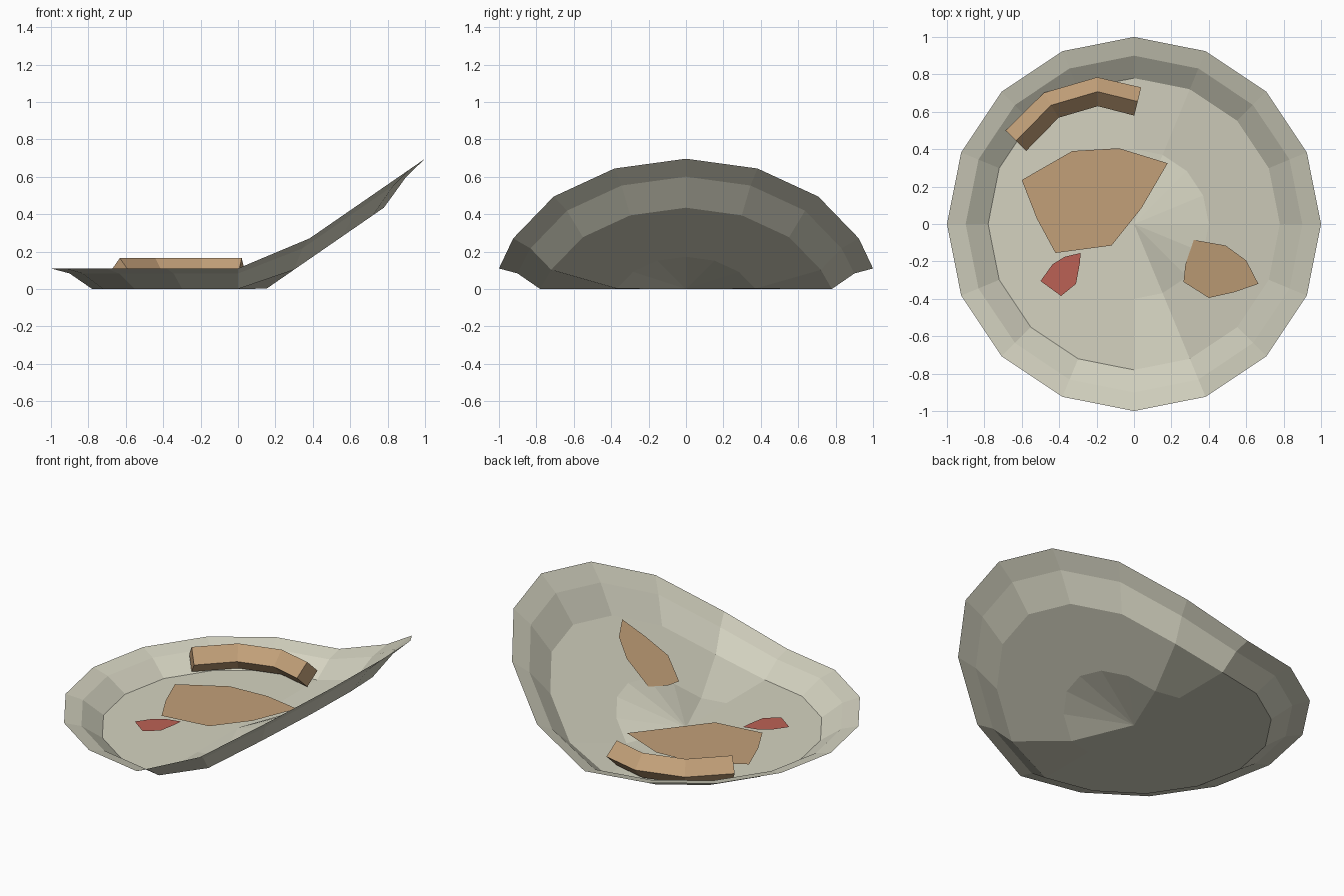
import bpy, bmesh, math
from mathutils import Vector

if "Cube" in bpy.data.objects:
    bpy.data.objects.remove(bpy.data.objects["Cube"])


def material(name, rgb):
    m = bpy.data.materials.new(name)
    m.diffuse_color = (*rgb, 1)
    m.use_nodes = True
    m.node_tree.nodes["Principled BSDF"].inputs["Base Color"].default_value = m.diffuse_color
    return m


CREAM = material("cream_clay", (0.66, 0.65, 0.53))
BROWN = material("crust_brown", (0.54, 0.35, 0.19))
RED = material("dull_red", (0.50, 0.12, 0.09))


def lift(x):
    """Height of the bent-up right side."""
    return max(0.0, 0.69 * (x - 0.15))


def finish(bm, name, mat):
    mesh = bpy.data.meshes.new(name)
    bm.to_mesh(mesh)
    bm.free()
    mesh.materials.append(mat)
    ob = bpy.data.objects.new(name, mesh)
    bpy.context.collection.objects.link(ob)
    return ob


# Dish: sixteen-sided rings (radius, height), right side bent upward
N = 16
bm = bmesh.new()
centre = bm.verts.new((0, 0, 0))
prev = None
for r, z in [(0.40, 0), (0.78, 0), (0.90, 0.083), (1.0, 0.11)]:
    ring = []
    for i in range(N):
        a = math.tau * i / N
        x, y = r * math.cos(a), r * math.sin(a)
        ring.append(bm.verts.new((x, y, z + lift(x))))
    for i in range(N):
        j = (i + 1) % N
        if prev:
            bm.faces.new((prev[i], ring[i], ring[j], prev[j]))
        else:
            bm.faces.new((centre, ring[i], ring[j]))
    prev = ring
finish(bm, "dish", CREAM)


# Stains: thin patches resting just above the dish floor
def patch(name, pts, mat):
    bm = bmesh.new()
    f = bm.faces.new([bm.verts.new((x, y, 0.021 + lift(x))) for x, y in pts])
    f.normal_update()
    if f.normal.z < 0:
        f.normal_flip()
    finish(bm, name, mat)


patch("large_stain", [(-0.60, 0.235), (-0.33, 0.39), (-0.08, 0.405), (0.18, 0.325),
                      (0.04, 0.085), (-0.12, -0.115), (-0.42, -0.155), (-0.52, 0.03)], BROWN)
patch("small_stain", [(0.32, -0.085), (0.49, -0.115), (0.60, -0.195), (0.665, -0.32),
                      (0.535, -0.365), (0.40, -0.395), (0.265, -0.31), (0.275, -0.215)], BROWN)
patch("red_stain", [(-0.50, -0.305), (-0.435, -0.215), (-0.37, -0.175), (-0.285, -0.155),
                    (-0.29, -0.21), (-0.31, -0.32), (-0.39, -0.385)], RED)

# Crust: four-sided tube with a diamond section along a bent path
path = [Vector(p) for p in [(-0.632, 0.445, 0.0875), (-0.4425, 0.635, 0.0875),
                            (-0.195, 0.7075, 0.0875), (0.02, 0.655, 0.0875)]]
R = 0.0775
up = Vector((0, 0, 1))
bm = bmesh.new()
rings = []
for i, p in enumerate(path):
    t = Vector()
    if i > 0:
        t += (p - path[i - 1]).normalized()
    if i < len(path) - 1:
        t += (path[i + 1] - p).normalized()
    side = up.cross(t).normalized()
    rings.append([bm.verts.new(p + d * R) for d in (side, up, -side, -up)])
for a, b in zip(rings, rings[1:]):
    for k in range(4):
        m = (k + 1) % 4
        bm.faces.new((a[k], a[m], b[m], b[k]))
bm.faces.new(rings[0])
bm.faces.new(rings[-1])
bmesh.ops.recalc_face_normals(bm, faces=bm.faces)
finish(bm, "crust", BROWN)
